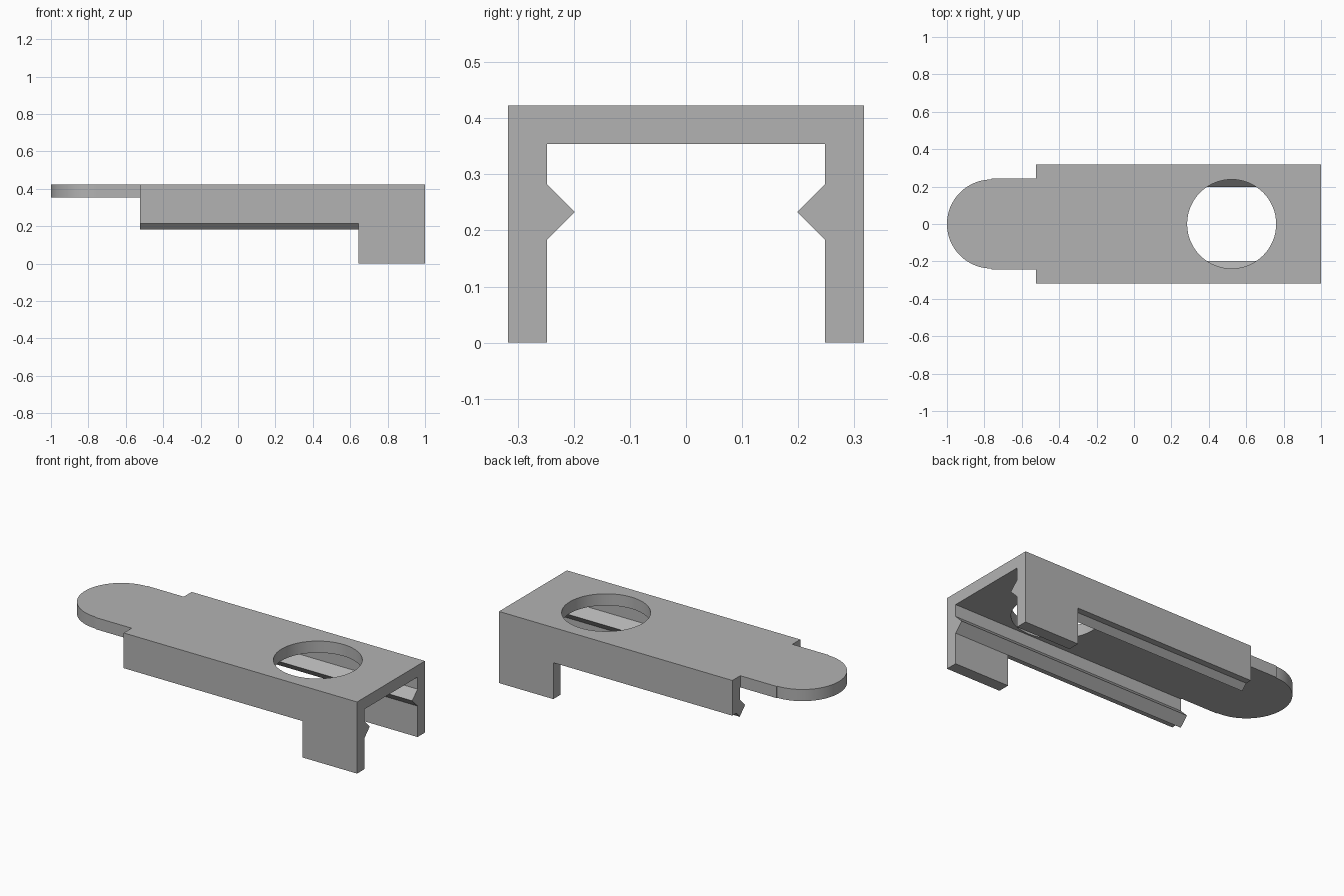
import bpy, bmesh, math
from mathutils import Vector

if "Cube" in bpy.data.objects:
    bpy.data.objects.remove(bpy.data.objects["Cube"])

grey = bpy.data.materials.new("mid grey")
grey.use_nodes = True
colour = (0.45, 0.45, 0.45, 1)
grey.diffuse_color = colour
grey.node_tree.nodes["Principled BSDF"].inputs["Base Color"].default_value = colour

TOP, UNDER = 0.423, 0.354          # plate heights
OUTER, INNER = 0.317, 0.248        # wall faces
RIDGE_Z, RIDGE = 0.233, 0.05       # diamond rail centre and half diagonal
BACK, LEG, FRONT = -0.525, 0.645, 1.0
RADIUS = 0.238


def prism(name, points, sweep):
    """Solid from a flat outline swept along a vector."""
    bm = bmesh.new()
    face = bm.faces.new([bm.verts.new(p) for p in points])
    ext = bmesh.ops.extrude_face_region(bm, geom=[face])
    moved = [v for v in ext["geom"] if isinstance(v, bmesh.types.BMVert)]
    bmesh.ops.translate(bm, verts=moved, vec=Vector(sweep))
    bmesh.ops.recalc_face_normals(bm, faces=bm.faces)
    mesh = bpy.data.meshes.new(name)
    bm.to_mesh(mesh)
    bm.free()
    mesh.materials.append(grey)
    obj = bpy.data.objects.new(name, mesh)
    bpy.context.collection.objects.link(obj)
    return obj


def combine(target, other, operation):
    """Apply a boolean and discard the helper."""
    mod = target.modifiers.new(operation, "BOOLEAN")
    mod.operation, mod.solver, mod.object = operation, "EXACT", other
    bpy.context.view_layer.objects.active = target
    bpy.ops.object.modifier_apply(modifier=mod.name)
    bpy.data.objects.remove(other)


def arc(cx, start, end, steps, z):
    angles = [start + (end - start) * i / steps for i in range(steps + 1)]
    return [(cx + RADIUS * math.cos(a), RADIUS * math.sin(a), z) for a in angles]


# U-shaped channel with a pointed rail inside each wall
half = [(OUTER, TOP), (OUTER, 0), (INNER, 0), (INNER, RIDGE_Z - RIDGE),
        (INNER - RIDGE, RIDGE_Z), (INNER, RIDGE_Z + RIDGE), (INNER, UNDER)]
section = half + [(-y, z) for y, z in reversed(half)]
clip = prism("sliding_clip", [(BACK, y, z) for y, z in section], (FRONT - BACK, 0, 0))

# Shorten the walls behind the legs, leaving the rail's bevelled underside
WALL_Z = 0.215
relief = [(0.4, WALL_Z), (0.28, WALL_Z), (0.24, 0.174), (0.24, -0.1), (0.4, -0.1)]
for side in (1, -1):
    cutter = prism("wall_cutter", [(-0.6, side * y, z) for y, z in relief], (LEG + 0.6, 0, 0))
    combine(clip, cutter, "DIFFERENCE")

# Rounded finger tab
TAB = 0.243
tab_x = RADIUS - 1
outline = [(BACK + 0.1, -TAB, UNDER), (BACK + 0.1, TAB, UNDER), (tab_x, TAB, UNDER)]
outline += arc(tab_x, math.pi / 2, math.pi * 1.5, 32, UNDER) + [(tab_x, -TAB, UNDER)]
combine(clip, prism("tab", outline, (0, 0, TOP - UNDER)), "UNION")

# Round hole through the plate
hole = arc(0.522, 0, math.tau, 64, UNDER - 0.03)[:-1]
combine(clip, prism("hole_cutter", hole, (0, 0, 0.2)), "DIFFERENCE")

# Merge coplanar faces and smooth only the round rims
bm = bmesh.new()
bm.from_mesh(clip.data)
bmesh.ops.remove_doubles(bm, verts=bm.verts, dist=0.0001)
bmesh.ops.dissolve_limit(bm, angle_limit=0.01, verts=bm.verts, edges=bm.edges)
bm.to_mesh(clip.data)
bm.free()
bpy.ops.object.select_all(action="DESELECT")
clip.select_set(True)
bpy.context.view_layer.objects.active = clip
bpy.ops.object.shade_smooth_by_angle(angle=math.radians(30))
